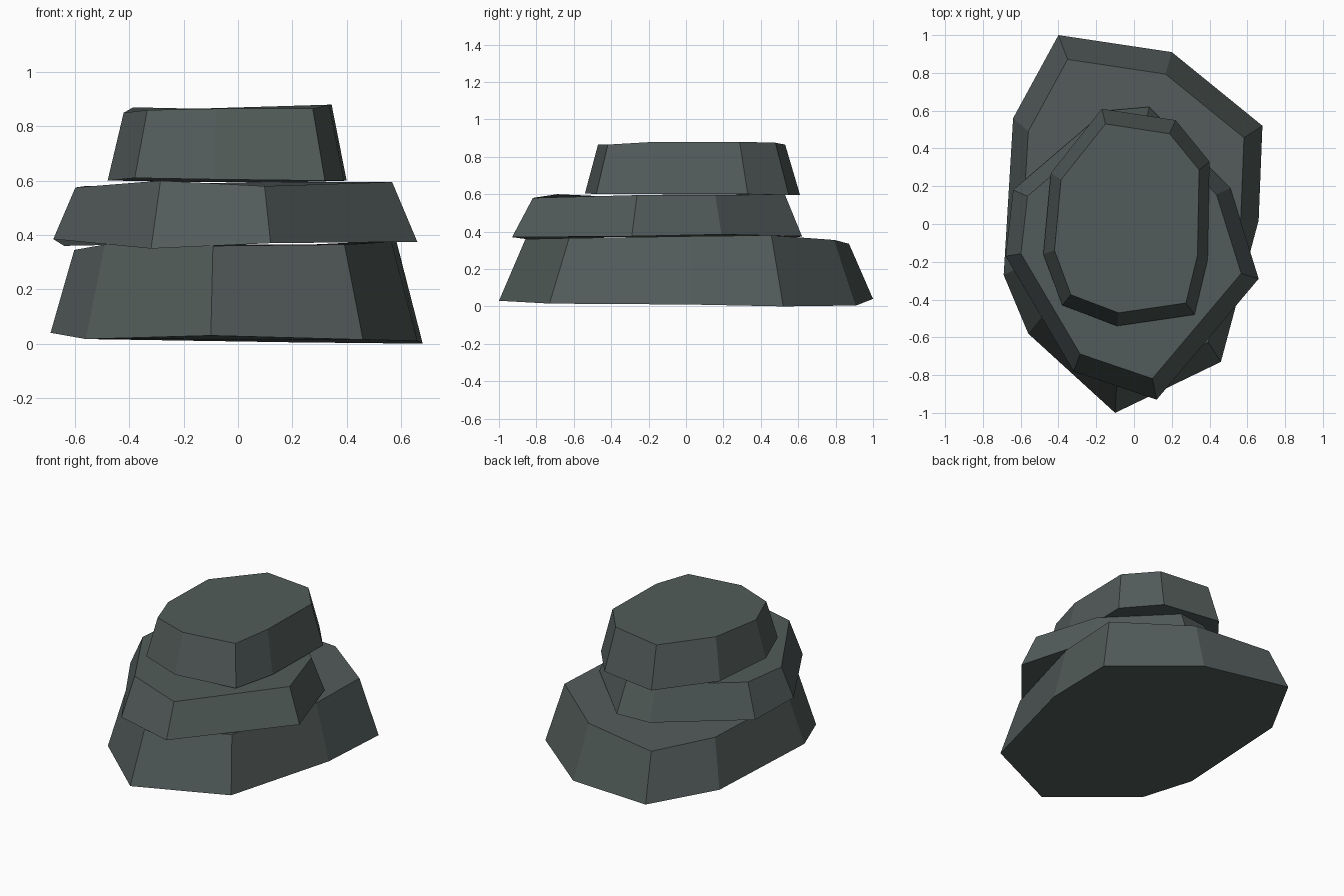
import bpy
import bmesh

default_cube = bpy.data.objects.get("Cube")
if default_cube:
    bpy.data.objects.remove(default_cube, do_unlink=True)


def make_material(name, colour):
    material = bpy.data.materials.new(name)
    material.use_nodes = True
    material.diffuse_color = colour
    shader = next(n for n in material.node_tree.nodes if n.type == "BSDF_PRINCIPLED")
    shader.inputs["Base Color"].default_value = colour
    shader.inputs["Roughness"].default_value = 0.9
    return material


def make_slab(name, outline, taper, material):
    """Flat-sided stone: each outline corner is (x, y, lower z, upper z)."""
    bm = bmesh.new()
    centre_x = sum(p[0] for p in outline) / len(outline)
    centre_y = sum(p[1] for p in outline) / len(outline)
    lower, upper = [], []
    for x, y, low, high in outline:
        lower.append(bm.verts.new((x, y, low)))
        upper.append(bm.verts.new((centre_x + (x - centre_x) * taper,
                                   centre_y + (y - centre_y) * taper, high)))
    bm.faces.new(lower)
    bm.faces.new(upper)
    for i in range(len(outline)):
        j = (i + 1) % len(outline)
        bm.faces.new((lower[i], lower[j], upper[j], upper[i]))
    bmesh.ops.recalc_face_normals(bm, faces=bm.faces)
    mesh = bpy.data.meshes.new(name)
    bm.to_mesh(mesh)
    bm.free()
    mesh.materials.append(material)
    slab = bpy.data.objects.new(name, mesh)
    bpy.context.collection.objects.link(slab)
    return slab


slate = make_material("dark_slate", (0.085, 0.107, 0.103, 1))

# Broad base stone
make_slab("base_stone", [
    (-.1, -1, .03, .36), (.46, -.73, .015, .365), (.66, .02, .01, .375),
    (.68, .52, 0, .38), (.2, .91, .005, .355), (-.4, 1, .04, .335),
    (-.64, .56, .035, .34), (-.69, -.27, .04, .345), (-.56, -.58, .017, .365),
], .865, slate)

# Flatter middle stone, turned on the base
make_slab("middle_stone", [
    (-.32, -.78, .35, .6), (.12, -.93, .37, .58), (.66, -.29, .375, .595),
    (.51, .19, .385, .595), (.08, .62, .375, .595), (-.15, .6, .37, .59),
    (-.64, .18, .36, .58), (-.68, -.17, .385, .575),
], .87, slate)

# Small cap stone
make_slab("cap_stone", [
    (-.09, -.54, .605, .865), (.32, -.48, .6, .865), (.39, -.19, .6, .88),
    (.4, .33, .6, .88), (.22, .55, .595, .875), (-.17, .61, .595, .865),
    (-.44, .27, .6, .87), (-.48, -.16, .6, .85), (-.38, -.43, .61, .86),
], .87, slate)
